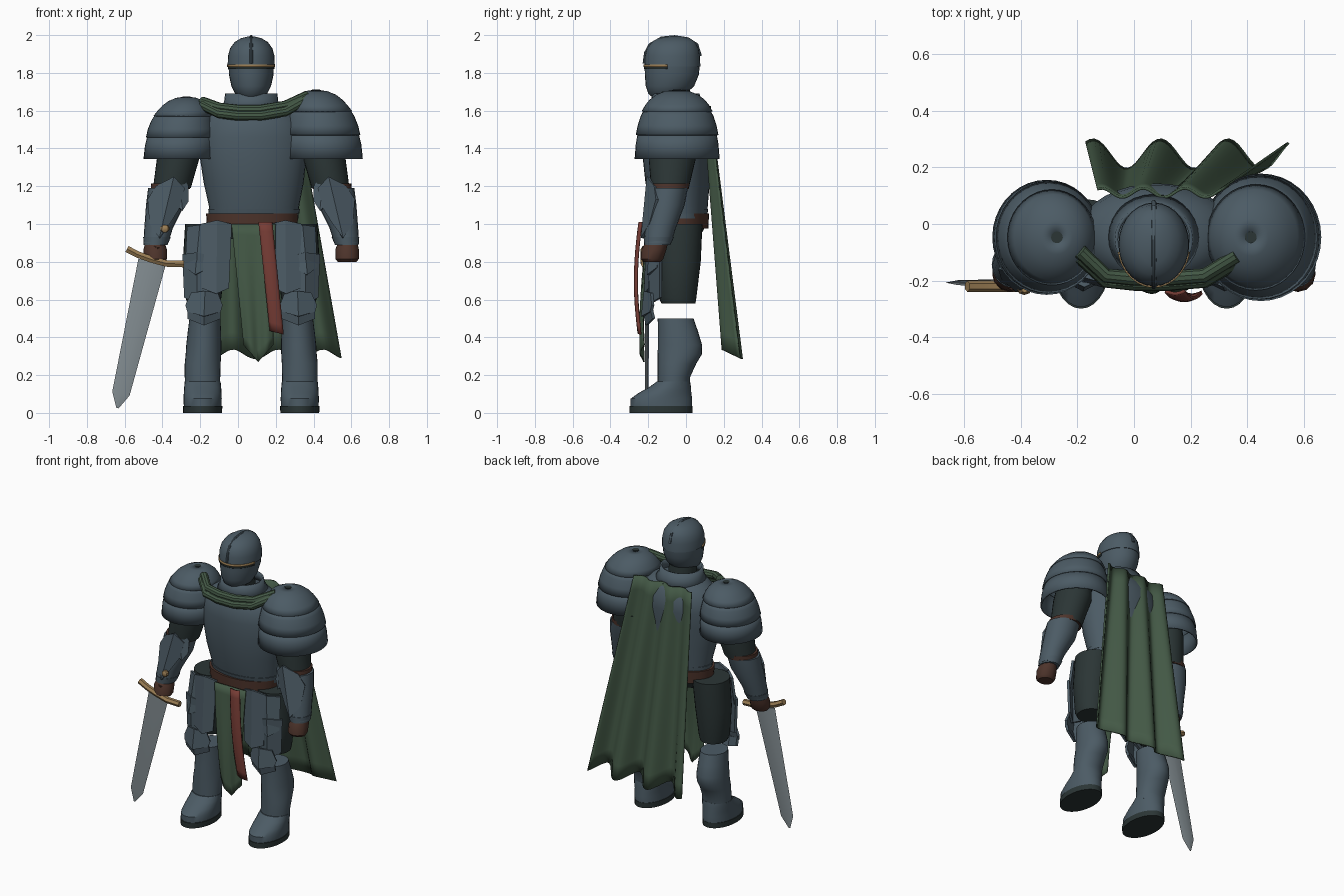
import bpy, bmesh, math
from mathutils import Vector

if "Cube" in bpy.data.objects:
    bpy.data.objects.remove(bpy.data.objects["Cube"])

MID = 0.07  # body centre line


def material(name, r, g, b):
    m = bpy.data.materials.new(name)
    m.diffuse_color = (r, g, b, 1)
    m.use_nodes = True
    m.node_tree.nodes["Principled BSDF"].inputs["Base Color"].default_value = m.diffuse_color
    return m


STEEL = material("blue_steel", 0.072, 0.105, 0.130)
GREEN = material("green_cloth", 0.056, 0.098, 0.060)
BROWN = material("brown_leather", 0.075, 0.034, 0.024)
RED = material("red_cloth", 0.18, 0.045, 0.035)
GOLD = material("brass", 0.33, 0.21, 0.09)
BLADE = material("blade_grey", 0.23, 0.27, 0.29)
DARK = material("dark_cloth", 0.024, 0.036, 0.036)


def finish(name, bm, mat, thick=0):
    bmesh.ops.recalc_face_normals(bm, faces=bm.faces)
    me = bpy.data.meshes.new(name)
    bm.to_mesh(me)
    bm.free()
    me.materials.append(mat)
    ob = bpy.data.objects.new(name, me)
    bpy.context.collection.objects.link(ob)
    if thick:
        mod = ob.modifiers.new("thickness", "SOLIDIFY")
        mod.thickness, mod.offset = thick, 0
    return ob


def loft(name, rings, mat, n=28, caps=True, thick=0):
    """Stacked elliptical rings: (x, y, z, radius x, radius y)."""
    bm = bmesh.new()
    rows = []
    for x, y, z, rx, ry in rings:
        rows.append([bm.verts.new((x + rx * math.cos(2 * math.pi * i / n),
                                   y + ry * math.sin(2 * math.pi * i / n), z)) for i in range(n)])
    for a, b in zip(rows, rows[1:]):
        for i in range(n):
            j = (i + 1) % n
            bm.faces.new((a[i], a[j], b[j], b[i]))
    if caps:
        bm.faces.new(rows[0])
        bm.faces.new(rows[-1])
    return finish(name, bm, mat, thick)


def sheet(name, fn, nu, nv, mat, thick=0.008):
    """Cloth or band from a function of u and v."""
    bm = bmesh.new()
    g = [[bm.verts.new(fn(i / nu, j / nv)) for i in range(nu + 1)] for j in range(nv + 1)]
    for j in range(nv):
        for i in range(nu):
            bm.faces.new((g[j][i], g[j][i + 1], g[j + 1][i + 1], g[j + 1][i]))
    return finish(name, bm, mat, thick)


def crease_plate(name, X, top, bottom, inner, outer, y_top, y_bottom, fold_in, fold_out, thick=0.016):
    """Two flat faces folded back from a ridge line; points are (offset, z)."""
    bm = bmesh.new()

    def vert(p):
        t = (top[1] - p[1]) / (top[1] - bottom[1])
        dx = p[0] - (top[0] + (bottom[0] - top[0]) * t)
        y = y_top + (y_bottom - y_top) * t + (fold_out * dx if dx > 0 else -fold_in * dx)
        return bm.verts.new((X(p[0]), y, p[1]))
    a, b = vert(top), vert(bottom)
    for pts in (inner, outer):
        bm.faces.new([a] + [vert(p) for p in pts] + [b])
    return finish(name, bm, STEEL, thick)


def tube(name, pts, radius, mat, res=3):
    cu = bpy.data.curves.new(name, "CURVE")
    cu.dimensions = "3D"
    cu.bevel_depth, cu.bevel_resolution, cu.use_fill_caps = radius, res, True
    sp = cu.splines.new("POLY")
    sp.points.add(len(pts) - 1)
    for p, co in zip(sp.points, pts):
        p.co = (*co, 1)
    cu.materials.append(mat)
    ob = bpy.data.objects.new(name, cu)
    bpy.context.collection.objects.link(ob)
    bpy.ops.object.select_all(action="DESELECT")
    ob.select_set(True)
    bpy.context.view_layer.objects.active = ob
    bpy.ops.object.convert(target="MESH")
    return ob


# Helmet: face guard, dome, crest, eye slit and brow band
loft("face_guard", [(MID, -.11, 1.665, .05, .06), (MID, -.10, 1.69, .085, .10), (MID, -.085, 1.73, .105, .128),
                    (MID, -.075, 1.79, .118, .143), (MID, -.073, 1.84, .12, .146)], STEEL)
loft("helmet_dome", [(MID, -.072, 1.835, .125, .148), (MID, -.072, 1.89, .123, .146), (MID, -.07, 1.93, .112, .137),
                     (MID, -.066, 1.963, .088, .115), (MID, -.062, 1.983, .055, .08),
                     (MID, -.06, 1.993, .015, .025)], STEEL)
tube("helmet_crest", [(MID, -.221, 1.85), (MID, -.214, 1.905), (MID, -.19, 1.95), (MID, -.13, 1.984),
                      (MID, -.06, 1.991), (MID, .01, 1.98), (MID, .057, 1.95), (MID, .076, 1.89)], .009, STEEL)


def arc(z0, z1, k):
    def fn(u, v):
        a = math.radians(-80 + 160 * u)
        return (MID + (.122 + k) * math.sin(a), -.072 - (.146 + k) * math.cos(a), z0 + (z1 - z0) * v)
    return fn


sheet("brow_band", arc(1.832, 1.845, .003), 20, 1, GOLD)
sheet("eye_slit", arc(1.820, 1.832, .001), 20, 1, DARK, .006)

# Torso: breastplate, collar, belt and hips
loft("breastplate", [(.085, -.03, 1.03, .235, .14), (.085, -.035, 1.09, .238, .15), (.083, -.045, 1.22, .265, .17),
                     (.08, -.05, 1.36, .283, .18), (.08, -.045, 1.46, .283, .188), (.08, -.045, 1.53, .265, .183),
                     (.078, -.045, 1.58, .23, .16), (.075, -.045, 1.615, .18, .14),
                     (MID, -.045, 1.635, .12, .11)], STEEL, 36)
loft("collar", [(MID, -.045, 1.61, .16, .145), (MID, -.05, 1.645, .138, .128),
                (MID, -.055, 1.69, .132, .12)], STEEL, caps=False, thick=.012)
loft("neck", [(MID, -.06, 1.6, .09, .09), (MID, -.07, 1.72, .085, .09)], DARK)
loft("breastplate_rim", [(.085, -.033, 1.055, .24, .147), (.085, -.035, 1.08, .243, .152)], STEEL, 36)
loft("belt", [(.075, -.035, .975, .238, .153), (.075, -.035, 1.055, .244, .157)], BROWN, 36)
loft("hips", [(.075, -.035, .92, .18, .10), (.075, -.035, .99, .23, .14)], DARK)

for s, side in ((-1, "right"), (1, "left")):
    def X(d):
        return MID + s * d

    # Three overlapping shoulder shells, larger on the left
    k = 1.0 if s > 0 else .9

    def shell(name, rings):
        loft(name, [(X(d), -.047, 1.345 + (z - 1.345) * k, rx * k, ry * k) for d, z, rx, ry in rings],
             STEEL, 36, False, .01)
    shell(side + "_shoulder_top", [(.342, 1.704, .02, .02), (.343, 1.698, .06, .065), (.346, 1.68, .1, .109),
                                   (.35, 1.655, .129, .142), (.354, 1.628, .15, .164), (.36, 1.595, .17, .183)])
    shell(side + "_shoulder_middle", [(.362, 1.61, .152, .165), (.366, 1.57, .175, .188), (.37, 1.52, .191, .204),
                                      (.372, 1.47, .201, .214)])
    shell(side + "_shoulder_lower", [(.372, 1.485, .19, .203), (.376, 1.42, .202, .214), (.378, 1.345, .208, .22)])
    loft(side + "_shoulder_hole", [(X(.342), -.047, 1.345 + .35 * k, .021, .021),
                                   (X(.342), -.047, 1.345 + .366 * k, .021, .021)], DARK, 12)

    # Arm: sleeve, elbow strap, forearm guard, cuff and fist
    loft(side + "_sleeve", [(X(.36), -.06, 1.56, .1, .11), (X(.38), -.07, 1.38, .115, .13),
                            (X(.42), -.085, 1.19, .1, .1)], DARK)
    loft(side + "_elbow_strap", [(X(.428), -.088, 1.185, .104, .102), (X(.424), -.086, 1.215, .106, .104)], BROWN)
    loft(side + "_forearm", [(X(.505), -.15, .90, .066, .072), (X(.49), -.135, .98, .076, .082),
                             (X(.455), -.105, 1.1, .102, .098), (X(.44), -.09, 1.19, .106, .1)], STEEL, 20)
    loft(side + "_cuff", [(X(.506), -.152, .89, .063, .07), (X(.499), -.144, .93, .073, .08)], STEEL, 20)
    loft(side + "_fist", [(X(.508), -.18, .80, .05, .045), (X(.508), -.18, .815, .062, .06),
                          (X(.508), -.17, .865, .062, .066), (X(.51), -.155, .90, .052, .06)], BROWN, 12)
    crease_plate(side + "_forearm_plate", X, (.41, 1.25), (.485, .925), [(.355, 1.19), (.385, 1.08), (.435, 1.0)],
                 [(.5, 1.2), (.545, 1.13), (.535, 1.0)], -.2, -.232, .5, .55)
    crease_plate(side + "_elbow_plate", X, (.385, 1.275), (.365, 1.07), [(.335, 1.2), (.335, 1.12)],
                 [(.45, 1.235), (.43, 1.13)], -.165, -.185, .6, .1)

    # Leg: thigh, shin guard, boot and sole
    loft(side + "_thigh", [(X(.253), -.04, .58, .085, .09), (X(.253), -.045, .61, .095, .1),
                           (X(.25), -.04, .80, .112, .118), (X(.235), -.035, 1.0, .115, .122)], DARK)
    loft(side + "_shin", [(X(.257), -.065, .13, .093, .085), (X(.258), -.064, .19, .094, .086),
                          (X(.257), -.048, .26, .095, .102), (X(.253), -.033, .31, .094, .117),
                          (X(.251), -.032, .36, .093, .117), (X(.248), -.042, .43, .088, .106),
                          (X(.245), -.055, .50, .082, .095)], STEEL)
    loft(side + "_boot", [(X(.257), -.13, .035, .1, .163), (X(.257), -.13, .075, .101, .163),
                          (X(.257), -.112, .105, .1, .14), (X(.257), -.085, .135, .098, .112),
                          (X(.257), -.067, .165, .095, .089)], STEEL)
    loft(side + "_sole", [(X(.257), -.132, 0, .103, .166), (X(.257), -.132, .036, .104, .167)], DARK)
    crease_plate(side + "_knee_upper", X, (.245, .645), (.25, .51), [(.18, .635), (.155, .57), (.165, .535)],
                 [(.315, .635), (.345, .57), (.335, .535)], -.215, -.23, .5, .5)
    crease_plate(side + "_knee_lower", X, (.25, .53), (.25, .465), [(.165, .55), (.165, .5)],
                 [(.335, .55), (.335, .5)], -.22, -.205, .5, .5)

    # Hip plates hanging over the front and outside of the thigh
    crease_plate(side + "_front_hip_plate", X, (.18, 1.02), (.185, .63), [(.105, 1.0), (.12, .66)],
                 [(.265, 1.0), (.26, .66)], -.2, -.215, .3, .3)
    crease_plate(side + "_side_hip_plate", X, (.27, .995), (.295, .73), [(.235, .99), (.24, .76)],
                 [(.335, .985), (.345, .77)], -.175, -.2, .2, .9)
    crease_plate(side + "_lower_hip_plate", X, (.285, .85), (.285, .58), [(.25, .84), (.22, .61)],
                 [(.36, .84), (.35, .61)], -.195, -.185, .2, .8)


# Cape: pleats deepen and flare toward the hem
def cape(u, v):
    wave = math.cos(2 * math.pi * 3 * (u - .035))
    x0, x1 = -.13 - .04 * v, .31 + .235 * v
    y = .11 + .135 * v + (.016 + .036 * v) * wave
    return (x0 + (x1 - x0) * u, y, 1.625 - v * (1.315 + .025 * wave))


sheet("cape", cape, 48, 14, GREEN, .01)

# Neck drape: two cloth rolls across the chest, ending on the shoulders
for i, (dy, dz, r) in enumerate(((0, 0, .026), (.018, .032, .026))):
    tube("neck_drape_%d" % i, [(-.19, -.115 + dy, 1.63 + dz * .6), (-.1, -.2 + dy, 1.585 + dz),
                               (.0, -.21 + dy, 1.573 + dz), (.12, -.21 + dy, 1.573 + dz),
                               (.25, -.2 + dy, 1.595 + dz), (.365, -.13 + dy, 1.66 + dz * .6)], r, GREEN)


# Front cloth with a pointed hem, and the red sash beside it
def front_cloth(u, v):
    x0, x1 = -.035 + .065 * v, .20 - .015 * v
    z = 1.0 - v * (.73 - .09 * abs(2 * u - 1))
    return (x0 + (x1 - x0) * u, -.2 - .035 * math.sin(v * 2) + .01 * v * math.cos(u * 12), z)


def sash(u, v):
    return (.11 + .06 * v + .07 * u, -.225 - .035 * math.sin(math.pi * (.1 + .75 * v)) - .01 * math.sin(math.pi * u),
            1.01 - v * (.575 + .02 * u))


sheet("front_cloth", front_cloth, 16, 12, GREEN)
sheet("red_sash", sash, 6, 12, RED, .012)

# Sword: diamond-section blade, curved guard, grip and pommel
top, tip = Vector((-.455, -.207, .80)), Vector((-.638, -.207, .025))
across = (tip - top).normalized().cross(Vector((0, 1, 0)))
bm = bmesh.new()
rows = []
for t, w, h in ((0, .074, .012), (.9, .047, .009), (1, .006, .003)):
    c = top.lerp(tip, t)
    rows.append([bm.verts.new(c + o) for o in (across * w, Vector((0, h, 0)), -across * w, Vector((0, -h, 0)))])
for a, b in zip(rows, rows[1:]):
    for i in range(4):
        bm.faces.new((a[i], a[(i + 1) % 4], b[(i + 1) % 4], b[i]))
bm.faces.new(rows[0])
bm.faces.new(rows[-1])
finish("sword_blade", bm, BLADE)
tube("sword_guard", [(-.588, -.22, .868), (-.53, -.22, .838), (-.46, -.22, .813), (-.38, -.22, .791),
                     (-.285, -.22, .788)], .02, GOLD, 1)
tube("sword_grip", [(-.452, -.21, .81), (-.43, -.215, .88)], .018, BROWN)
loft("sword_pommel", [(-.388, -.232, .955, .01, .01), (-.388, -.232, .968, .024, .018),
                      (-.386, -.232, .982, .024, .018), (-.386, -.232, .996, .01, .01)], GOLD, 8)

# Smooth shading, keeping hard edges
bpy.ops.object.select_all(action="SELECT")
for ob in bpy.context.scene.objects:
    if ob.name.endswith("_plate") or "_knee_" in ob.name:
        ob.select_set(False)
    else:
        bpy.context.view_layer.objects.active = ob
bpy.ops.object.shade_smooth_by_angle(angle=math.radians(35))
